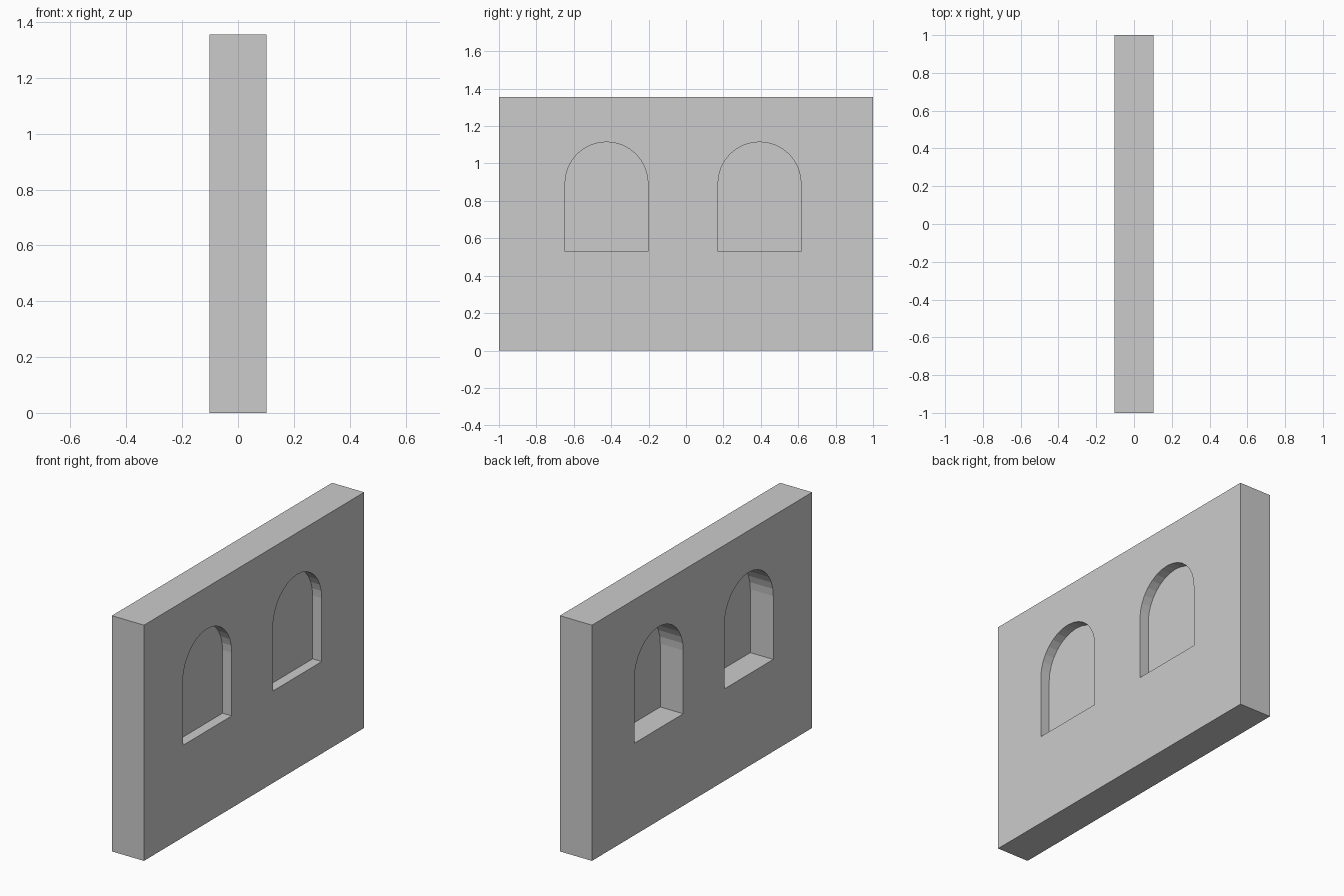
import bpy, bmesh, math

if "Cube" in bpy.data.objects:
    bpy.data.objects.remove(bpy.data.objects["Cube"])

THICK, LENGTH, HEIGHT = 0.204, 2.0, 1.355
RADIUS, SILL, SPRING = 0.222, 0.529, 0.893
PANE_X = 0.044
SEGMENTS = 16


def arch_object(name, y, x, depth=0.0):
    """Round-headed window outline in the YZ plane, optionally extruded along +x."""
    bm = bmesh.new()
    outline = [(y - RADIUS, SILL), (y + RADIUS, SILL)]
    for i in range(SEGMENTS + 1):
        a = math.pi * i / SEGMENTS
        outline.append((y + RADIUS * math.cos(a), SPRING + RADIUS * math.sin(a)))
    face = bm.faces.new([bm.verts.new((x, py, pz)) for py, pz in outline])
    if depth:
        ext = bmesh.ops.extrude_face_region(bm, geom=[face], use_keep_orig=True)
        verts = [v for v in ext["geom"] if isinstance(v, bmesh.types.BMVert)]
        bmesh.ops.translate(bm, verts=verts, vec=(depth, 0, 0))
        bmesh.ops.recalc_face_normals(bm, faces=bm.faces)
    mesh = bpy.data.meshes.new(name)
    bm.to_mesh(mesh)
    bm.free()
    obj = bpy.data.objects.new(name, mesh)
    bpy.context.collection.objects.link(obj)
    return obj


# Wall slab
bpy.ops.mesh.primitive_cube_add(size=1, location=(0, 0, HEIGHT / 2))
wall = bpy.context.object
wall.name = "wall"
wall.scale = (THICK, LENGTH, HEIGHT)
bpy.ops.object.transform_apply(location=True, scale=True)

# Two arched openings, each closed by a flat pane nearer the +x side
for side, y in (("left", -0.425), ("right", 0.393)):
    cutter = arch_object(f"{side}_opening_cutter", y, -0.3, 0.6)
    cut = wall.modifiers.new(f"{side}_opening", "BOOLEAN")
    cut.operation = "DIFFERENCE"
    cut.solver = "EXACT"
    cut.object = cutter
    bpy.context.view_layer.objects.active = wall
    bpy.ops.object.modifier_apply(modifier=cut.name)
    bpy.data.objects.remove(cutter)
    arch_object(f"{side}_window_pane", y, PANE_X)
